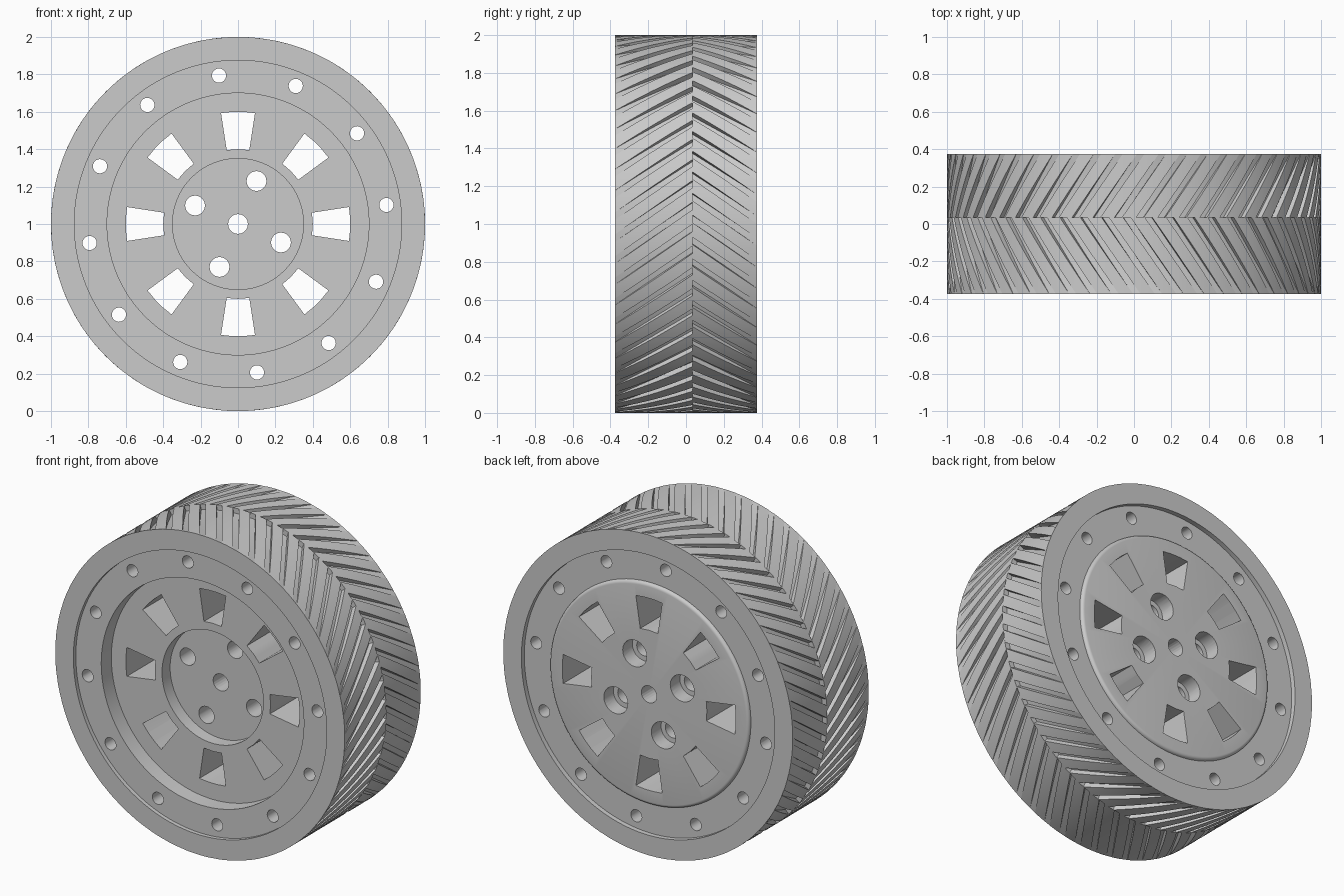
import bpy, bmesh
from math import sin, cos, pi, radians

if "Cube" in bpy.data.objects:
    bpy.data.objects.remove(bpy.data.objects["Cube"])

CZ = 1.0  # axle height


def lathe(bm, prof, n, cx=0.0, cz=0.0):
    """Revolve closed (r, y) profile around a y-parallel axis."""
    rings = []
    for r, y in prof:
        if r == 0:
            rings.append([bm.verts.new((cx, y, CZ + cz))] * n)
        else:
            rings.append([bm.verts.new((cx + r * cos(2 * pi * i / n), y,
                                        CZ + cz + r * sin(2 * pi * i / n))) for i in range(n)])
    for a, b in zip(rings, rings[1:]):
        for i in range(n):
            j = (i + 1) % n
            f = list(dict.fromkeys([a[i], a[j], b[j], b[i]]))
            if len(f) > 2:
                bm.faces.new(f)


def finish(bm, name):
    bmesh.ops.recalc_face_normals(bm, faces=bm.faces)
    me = bpy.data.meshes.new(name)
    bm.to_mesh(me)
    bm.free()
    ob = bpy.data.objects.new(name, me)
    bpy.context.collection.objects.link(ob)
    return ob


def activate(ob):
    bpy.ops.object.select_all(action='DESELECT')
    ob.select_set(True)
    bpy.context.view_layer.objects.active = ob


# Wheel disc: stepped recess in front, slightly raised rounded plate behind
bm = bmesh.new()
bead = [(0.67 + 0.02 * sin(t * pi / 8), 0.345 + 0.02 * cos(t * pi / 8)) for t in range(5)]
lathe(bm, [(0, -0.17), (0.35, -0.17), (0.35, -0.25), (0.70, -0.25), (0.70, -0.35),
           (0.876, -0.35), (0.876, 0.345)] + bead[::-1] + [(0, 0.365)], 128)
disc = finish(bm, "wheel_disc")

# Hole cutters
bm = bmesh.new()


def hole(radius, angle, prof, n=24):
    lathe(bm, prof, n, radius * cos(angle), radius * sin(angle))


def plain(r):
    return [(0, -0.6), (r, -0.6), (r, 0.6), (0, 0.6)]


hole(0, 0, plain(0.053))                                   # axle hole
for k in range(12):                                        # rim bolt holes
    hole(0.80, radians(7.3 + 30 * k), plain(0.038))
for k in range(4):                                         # counterbored lug holes
    hole(0.25, radians(66.7 + 90 * k),
         [(0, -0.6), (0.053, -0.6), (0.053, 0.27), (0.083, 0.27), (0.083, 0.6), (0, 0.6)])
for k in range(8):                                         # wedge-shaped windows
    a0 = k * pi / 4
    h = radians(8.7)
    outline = [(0.4, a0 - h), (0.6, a0 - h), (0.6, a0 - h / 3), (0.6, a0 + h / 3),
               (0.6, a0 + h), (0.4, a0 + h), (0.4, a0)]
    lo, hi = [[bm.verts.new((r * cos(a), y, CZ + r * sin(a))) for r, a in outline]
              for y in (-0.6, 0.6)]
    bm.faces.new(lo)
    bm.faces.new(hi)
    m = len(outline)
    for i in range(m):
        bm.faces.new((lo[i], lo[(i + 1) % m], hi[(i + 1) % m], hi[i]))
cutter = finish(bm, "hole_cutter")
cutter.hide_render = True
mod = disc.modifiers.new("holes", 'BOOLEAN')
mod.operation, mod.solver, mod.object = 'DIFFERENCE', 'EXACT', cutter
activate(disc)
bpy.ops.object.modifier_apply(modifier=mod.name)
bpy.data.objects.remove(cutter)
bpy.ops.object.shade_smooth_by_angle(angle=radians(30))

# Tyre: two halves of slanted grooves forming a herringbone, fading at the edges
PITCHES, YMID, SLOPE, DEPTH, K = 54, 0.035, 0.70, 0.032, 10
STEP = 2 * pi / PITCHES
PHASES = [(0, 0), (0.22, 0), (0.44, 0), (0.66, 0), (0.66, 1), (0.83, 1), (1.0, 1)]


def tyre_half(name, yedge, shift):
    bm = bmesh.new()
    span = abs(yedge - YMID)
    side = 1 if yedge > 0 else -1
    rows = []
    for p in range(PITCHES):
        for ph, groove in PHASES:
            a = (p + ph + shift) * STEP
            ae = a - SLOPE * span
            cols = [(0.875, yedge - side * 0.04, ae), (0.875, yedge, ae)]
            for k in range(K + 1):
                t = 1 - k / K
                r = 1 - groove * (DEPTH * (1 - t * t) + 0.0005)
                cols.append((r, YMID + side * span * t, a - SLOPE * span * t))
            cols.append((0.95, YMID, a))
            rows.append([bm.verts.new((r * cos(g), y, CZ + r * sin(g))) for r, y, g in cols])
    for i, a in enumerate(rows):
        b = rows[(i + 1) % len(rows)]
        for k in range(len(a) - 1):
            bm.faces.new((a[k], a[k + 1], b[k + 1], b[k]))
    bmesh.ops.remove_doubles(bm, verts=bm.verts, dist=0.00005)
    ob = finish(bm, name)
    # make sure the open shell faces outward
    side_face = max(ob.data.polygons, key=lambda f: abs(f.center.y) + abs(f.normal.y))
    if side_face.normal.y * side < 0:
        ob.data.flip_normals()
    activate(ob)
    bpy.ops.object.shade_smooth_by_angle(angle=radians(25))


tyre_half("tyre_front_half", -0.375, 0.0)
tyre_half("tyre_back_half", 0.375, 0.4)
